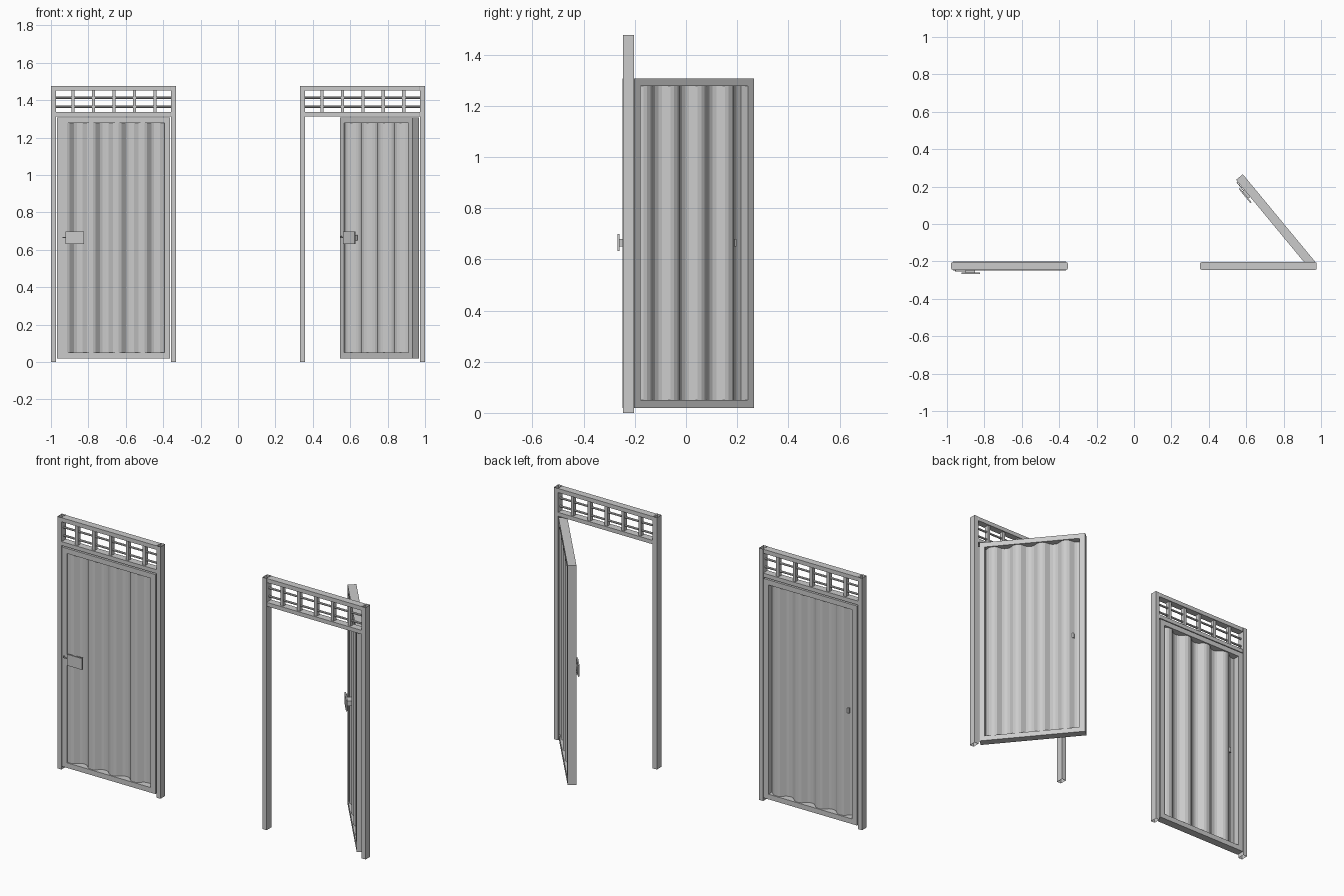
import bpy, bmesh, math
from mathutils import Matrix, Vector

if "Cube" in bpy.data.objects:
    bpy.data.objects.remove(bpy.data.objects["Cube"])

YF, YB = -0.246, -0.203          # front and back planes of the gate frame
DF, DB = -0.248, -0.201          # front and back planes of the door
YM = (YF + YB) / 2
STEP = 1.331                     # offset of the second (open) gate


def finish(name, bm, mat):
    bm.transform(mat)
    bmesh.ops.recalc_face_normals(bm, faces=bm.faces)
    me = bpy.data.meshes.new(name)
    bm.to_mesh(me)
    bm.free()
    ob = bpy.data.objects.new(name, me)
    bpy.context.collection.objects.link(ob)
    return ob


def add_box(bm, x, y, z):
    size = Matrix.Diagonal((x[1] - x[0], y[1] - y[0], z[1] - z[0], 1))
    mid = Matrix.Translation((sum(x) / 2, sum(y) / 2, sum(z) / 2))
    bmesh.ops.create_cube(bm, size=1, matrix=mid @ size)


def box(name, mat, x, y, z, open_ends=False, bevel=0):
    bm = bmesh.new()
    add_box(bm, x, y, z)
    if open_ends:
        caps = [f for f in bm.faces if abs(f.calc_center_median().z - sum(z) / 2) > 0.01]
        bmesh.ops.delete(bm, geom=caps, context='FACES_ONLY')
    if bevel:                    # round the vertical edges only
        edges = [e for e in bm.edges if abs(e.verts[0].co.z - e.verts[1].co.z) > 1e-4]
        bmesh.ops.bevel(bm, geom=edges, offset=bevel, segments=2, profile=0.5, affect='EDGES')
    return finish(name, bm, mat)


def rod(name, mat, x, z, r):
    bm = bmesh.new()
    m = Matrix.Translation((sum(x) / 2, YM, z)) @ Matrix.Rotation(math.pi / 2, 4, 'Y')
    bmesh.ops.create_cone(bm, cap_ends=True, segments=8, radius1=r, radius2=r,
                          depth=x[1] - x[0], matrix=m)
    return finish(name, bm, mat)


def gate_frame(tag, mat):
    # hollow posts, open at both ends
    for side, x in (("left", (-1.0, -0.973)), ("right", (-0.358, -0.331))):
        box(f"{tag}_{side}_post", mat, x, (YF, YB), (0, 1.477), open_ends=True)
    # rails above and below the lattice
    for n, z in (("top_rail", (1.452, 1.476)), ("lintel", (1.313, 1.336))):
        box(f"{tag}_{n}", mat, (-0.978, -0.354), (YF + 0.001, YB - 0.001), z, bevel=0.008)
    # lattice
    for i in range(5):
        x = -0.882 + i * 0.1095
        box(f"{tag}_lattice_upright_{i}", mat, (x - 0.009, x + 0.009),
            (YM - 0.012, YM + 0.012), (1.33, 1.455))
    for i, z in enumerate((1.365, 1.413)):
        rod(f"{tag}_lattice_bar_{i}", mat, (-0.978, -0.354), z, 0.006)


def door(tag, mat):
    # surrounding door frame
    bm = bmesh.new()
    for x in ((-0.969, -0.937), (-0.394, -0.363)):
        add_box(bm, x, (DF, DB), (0.02, 1.307))
    for z in ((0.02, 0.05), (1.277, 1.307)):
        add_box(bm, (-0.937, -0.394), (DF, DB), z)
    finish(f"{tag}_door_frame", bm, mat)

    # corrugated sheet: flats and slopes joined by softened corners
    depth = 0.017
    half = [(-0.026, 1), (-0.012, 0.68), (0.012, -0.68), (0.026, -1)]
    pts = [(-0.945, YM - depth)]
    for i in range(8):
        x, s = -0.888 + i * 0.069, -1 if i % 2 == 0 else 1
        pts += [(x + dx, YM + s * k * depth) for dx, k in half if x + dx < -0.39]
    pts.append((-0.386, pts[-1][1]))
    bm = bmesh.new()
    cols = [[bm.verts.new((x, y, z)) for z in (0.045, 1.282)] for x, y in pts]
    for a, b in zip(cols, cols[1:]):
        bm.faces.new((a[0], b[0], b[1], a[1]))
    finish(f"{tag}_corrugated_sheet", bm, mat)

    # lock plate, its stem, and the small latch hook
    box(f"{tag}_lock_plate", mat, (-0.922, -0.823), (-0.268, -0.26), (0.632, 0.698))
    box(f"{tag}_lock_stem", mat, (-0.9, -0.85), (-0.262, YM), (0.65, 0.68))
    box(f"{tag}_latch_bar", mat, (-0.956, -0.9), (-0.255, -0.251), (0.662, 0.668))
    box(f"{tag}_latch_hook", mat, (-0.956, -0.951), (-0.255, DF), (0.662, 0.674))


# closed gate on the left, open gate on the right
here = Matrix.Identity(4)
there = Matrix.Translation((STEP, 0, 0))
hinge = Vector((0.968, DB, 0))
swing = (Matrix.Translation(hinge) @ Matrix.Rotation(math.radians(-50.4), 4, 'Z')
         @ Matrix.Translation(-hinge))
gate_frame("closed", here)
door("closed", here)
gate_frame("open", there)
door("open", swing @ there)
